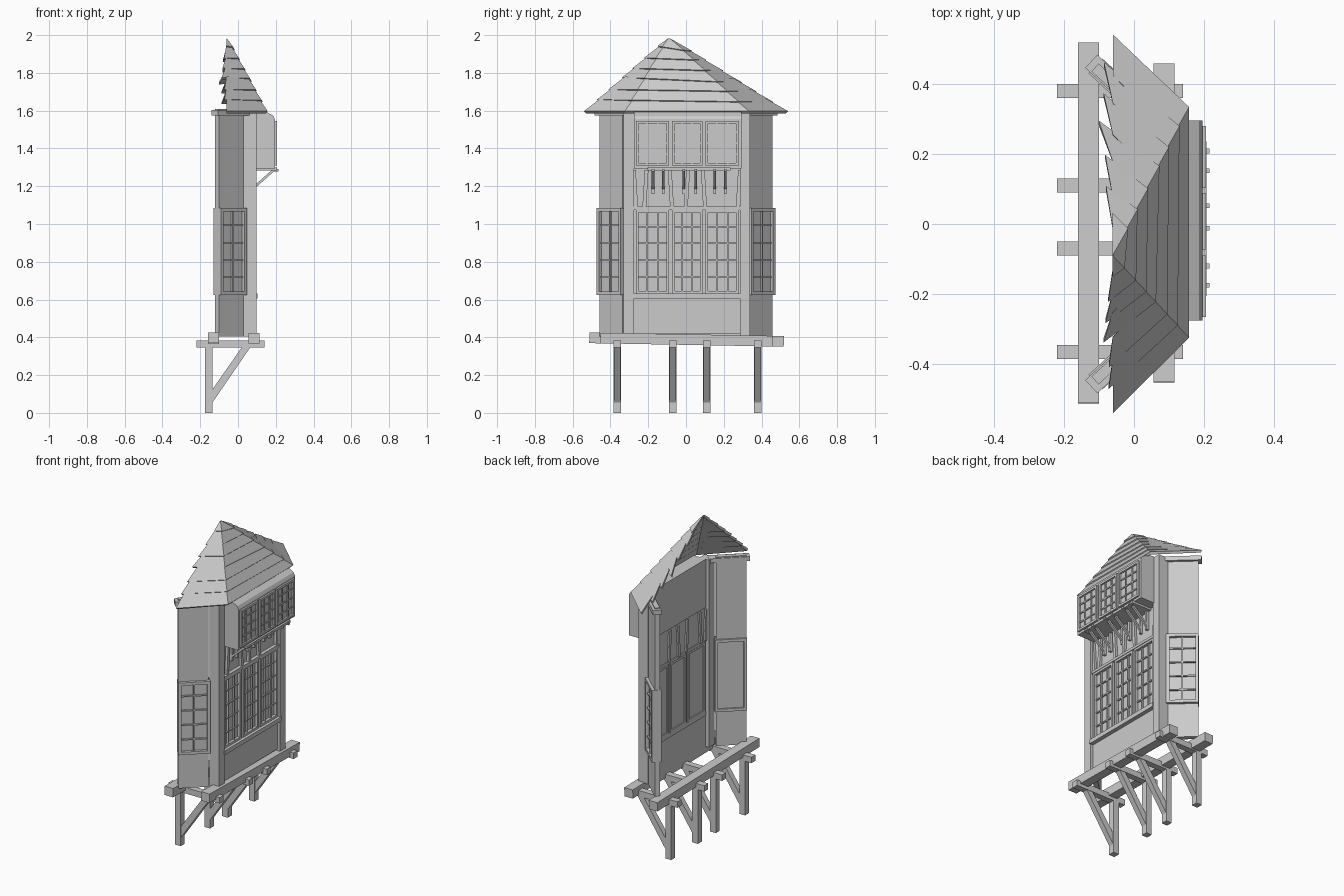
import bpy, bmesh, math, random
from mathutils import Vector, Matrix

if "Cube" in bpy.data.objects:
    bpy.data.objects.remove(bpy.data.objects["Cube"])

random.seed(4)
grey = bpy.data.materials.new("plain grey")
grey.diffuse_color = (0.6, 0.6, 0.6, 1)
grey.use_nodes = True
grey.node_tree.nodes["Principled BSDF"].inputs["Base Color"].default_value = grey.diffuse_color
I = Matrix.Identity(4)


def finish(name, bm):
    bmesh.ops.recalc_face_normals(bm, faces=bm.faces)
    me = bpy.data.meshes.new(name)
    bm.to_mesh(me)
    bm.free()
    me.materials.append(grey)
    ob = bpy.data.objects.new(name, me)
    bpy.context.collection.objects.link(ob)
    return ob


def add_box(bm, x0, x1, y0, y1, z0, z1, m=I):
    size = Matrix.Diagonal((x1 - x0, y1 - y0, z1 - z0, 1))
    mid = Matrix.Translation(((x0 + x1) / 2, (y0 + y1) / 2, (z0 + z1) / 2))
    bmesh.ops.create_cube(bm, size=1, matrix=m @ mid @ size)


def box(name, *dims, m=I):
    bm = bmesh.new()
    add_box(bm, *dims, m=m)
    return finish(name, bm)


def profile(name, pts, y0, y1):
    """Extrude an (x, z) outline along y."""
    bm = bmesh.new()
    f = bm.faces.new([bm.verts.new((x, y0, z)) for x, z in pts])
    ext = bmesh.ops.extrude_face_region(bm, geom=[f])["geom"]
    bmesh.ops.translate(bm, vec=(0, y1 - y0, 0),
                        verts=[v for v in ext if isinstance(v, bmesh.types.BMVert)])
    return finish(name, bm)


def window(name, x, y0, y1, z0, z1, cols, rows, m=I, out=0.018, back=0.02, fr=0.014):
    """Frame and glazing bars; x is the wall face, +x is outwards."""
    bm = bmesh.new()
    a, b = x - back, x + out
    add_box(bm, a, b, y0, y0 + fr, z0, z1, m)
    add_box(bm, a, b, y1 - fr, y1, z0, z1, m)
    add_box(bm, a, b, y0 + fr, y1 - fr, z0, z0 + fr, m)
    add_box(bm, a, b, y0 + fr, y1 - fr, z1 - fr, z1, m)
    for i in range(1, cols):
        y = y0 + (y1 - y0) * i / cols
        add_box(bm, x, x + out * 0.6, y - .004, y + .004, z0 + fr, z1 - fr, m)
    for i in range(1, rows):
        z = z0 + (z1 - z0) * i / rows
        add_box(bm, x, x + out * 0.5, y0 + fr, y1 - fr, z - .004, z + .004, m)
    return finish(name, bm)


# Support frames: leg, cross beam and diagonal brace
for i, y in enumerate((-0.365, -0.07, 0.11, 0.38)):
    box(f"leg_{i}", -0.175, -0.135, y - .02, y + .02, 0, 0.35)
    box(f"cross_beam_{i}", -0.22, 0.14, y - .02, y + .02, 0.345, 0.383)
    profile(f"brace_{i}", [(-0.135, 0.055), (-0.135, 0.125), (0.02, 0.347), (0.065, 0.347)],
            y - .017, y + .017)

# Long floor beams, slightly tilted
for name, x0, x1, h in (("back_beam", -0.16, -0.10, 0.515), ("front_beam", 0.055, 0.115, 0.455)):
    box(name, x0, x1, -h, h, -0.028, 0.028,
        m=Matrix.Translation((0, 0.003, 0.388)) @ Matrix.Rotation(-0.018, 4, 'X'))

# Angled side walls with posts, windows and eave trim
for s, side in ((-1, "left"), (1, "right")):
    n = Vector((0.68, 0.735 * s, 0)).normalized()
    u = Vector((0.735, -0.68 * s, 0)).normalized()
    m = Matrix(((n.x, u.x, 0, -0.035), (n.y, u.y, 0, 0.397 * s), (0, 0, 1, 0), (0, 0, 0, 1)))
    box(f"{side}_wall", -0.03, 0, -0.09, 0.088, 0.405, 1.61, m=m)
    window(f"{side}_window", 0, -0.092, 0.095, 0.625, 1.085, 2, 5, m=m, back=0.04, fr=0.018)
    box(f"{side}_eave_trim", -0.035, 0.016, -0.11, 0.13, 1.575, 1.603, m=m)
    y0, y1 = sorted((0.28 * s + .005, 0.335 * s + .005))
    box(f"{side}_corner_post", 0.03, 0.097, y0, y1, 0.405, 1.6)

# Central wall
box("central_wall", 0.055, 0.068, -0.28, 0.29, 0.40, 1.6)
box("lower_panel", 0.068, 0.078, -0.275, 0.285, 0.42, 0.605)
box("window_sill", 0.05, 0.104, -0.28, 0.29, 0.605, 0.632)
box("window_head", 0.05, 0.09, -0.28, 0.29, 1.075, 1.092)

bays = ((-0.265, -0.09), (-0.073, 0.088), (0.103, 0.28))
for i, (a, b) in enumerate(bays):
    window(f"main_window_{i}", 0.068, a, b, 0.632, 1.075, 3, 5)
    window(f"upper_window_{i}", 0.195, a, b, 1.31, 1.545, 3, 4, out=0.011, back=0.004)
for i, y in enumerate((-0.27, -0.215, -0.08, 0.005, 0.095, 0.28)):
    box(f"transom_post_{i}", 0.045, 0.084, -0.01, 0.01, -0.1, 0.1,
        m=Matrix.Translation((0, y, 1.185)) @ Matrix.Rotation(0.06 * (-1) ** i, 4, 'X'))

# Overhanging upper box with ledge and brackets
profile("upper_box", [(0.05, 1.295), (0.195, 1.295), (0.195, 1.555), (0.186, 1.573),
                      (0.135, 1.603), (0.05, 1.603)], -0.275, 0.295)
box("upper_ledge", 0.06, 0.207, -0.205, 0.235, 1.282, 1.298)
for i, y in enumerate((-0.175, -0.12, -0.012, 0.052, 0.152, 0.208)):
    profile(f"bracket_{i}", [(0.068, 1.16), (0.085, 1.16), (0.085, 1.185), (0.19, 1.278), (0.215, 1.278),
                             (0.215, 1.292), (0.178, 1.285), (0.085, 1.202), (0.085, 1.285),
                             (0.068, 1.285)], y - .007, y + .007)

# Half-pyramid roof made of overlapping, uneven tiers
corners = [Vector((-0.06, -0.528, 1.597)), Vector((0.147, -0.315, 1.597)),
           Vector((0.147, 0.325, 1.597)), Vector((-0.06, 0.528, 1.597))]
outward = [Vector((0, -1, 0)), Vector((.8, -.7, 0)), Vector((.8, .7, 0)), Vector((0, 1, 0))]
apex = Vector((-0.062, -0.09, 1.985))
tiers = 7
for i in range(tiers):
    bm = bmesh.new()
    rings = []
    tilt = 0 if i == 0 else random.uniform(0.01, 0.035)
    for k, (c, o) in enumerate(zip(corners, outward)):
        shift = tilt * (1.0, 0.7, -0.7, -1.0)[k]
        t0 = i / tiers + shift
        t1 = 0.995 if i == tiers - 1 else min((i + 1.2) / tiers + shift, 0.99)
        low, high = c.lerp(apex, t0), c.lerp(apex, t1)
        if k in (0, 3) and 0 < i < tiers - 1:
            low.x -= random.uniform(0.01, 0.05 if k == 3 else 0.03)
        ring = [low + o * 0.013, high + o * 0.002, high - Vector((0, 0, 0.012)),
                low - Vector((0, 0, 0.011))]
        rings.append([bm.verts.new(p) for p in ring])
    for a, b in zip(rings, rings[1:]):
        for j in range(4):
            bm.faces.new((a[j], a[(j + 1) % 4], b[(j + 1) % 4], b[j]))
    bm.faces.new(rings[0])
    bm.faces.new(rings[-1])
    finish(f"roof_tier_{i}", bm)
